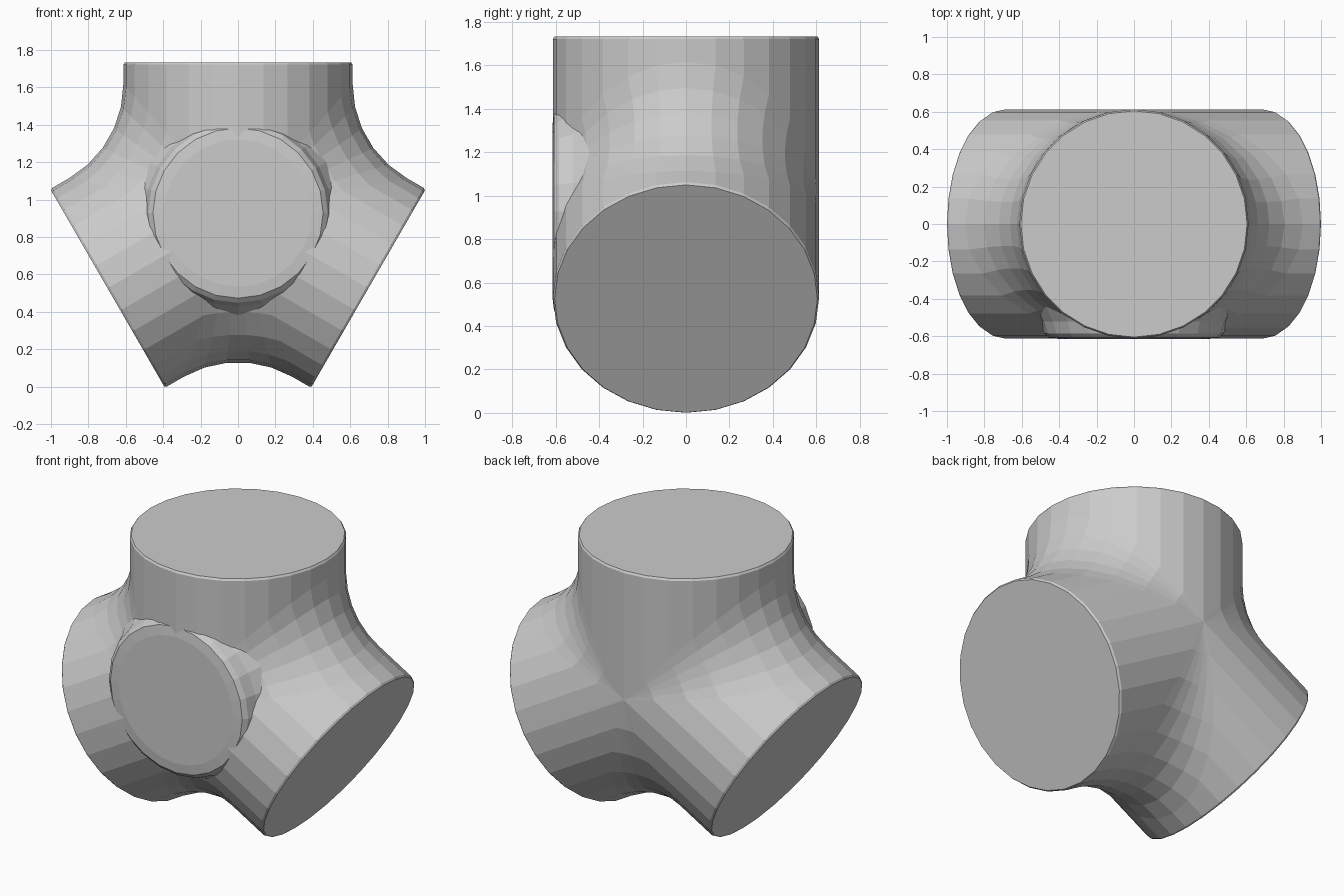
import bpy, bmesh
from math import sin, cos, pi, radians, sqrt
from mathutils import Vector

cube = bpy.data.objects.get("Cube")
if cube:
    bpy.data.objects.remove(cube, do_unlink=True)

R = 0.613          # pipe radius
BLEND = 0.58       # radius of the blend between pipes
LENGTH = 0.805     # pipe length from the hub
CENTRE = Vector((0, 0, 0.928))
STEPS = 14         # facets on half a pipe
ARC = 5            # facets across a blend
DEPTH = Vector((0, 1, 0))

grey = bpy.data.materials.new("plain_grey")
grey.use_nodes = True
grey.diffuse_color = (0.6, 0.6, 0.6, 1)
grey.node_tree.nodes["Principled BSDF"].inputs["Base Color"].default_value = (0.6, 0.6, 0.6, 1)


def direction(angle):
    return Vector((cos(angle), 0, sin(angle)))


def finish(bm, name):
    bmesh.ops.remove_doubles(bm, verts=bm.verts, dist=0.0005)
    bmesh.ops.recalc_face_normals(bm, faces=bm.faces)
    mesh = bpy.data.meshes.new(name)
    bm.to_mesh(mesh)
    bm.free()
    mesh.materials.append(grey)
    obj = bpy.data.objects.new(name, mesh)
    obj.location = CENTRE
    bpy.context.collection.objects.link(obj)
    return obj


def skin(bm, rows):
    """Join neighbouring rows of points with quads."""
    grid = [[bm.verts.new(p) for p in row] for row in rows]
    for low, high in zip(grid, grid[1:]):
        for i in range(len(low) - 1):
            bm.faces.new((low[i], low[i + 1], high[i + 1], high[i]))
    return grid


def pipe_normal(axis_angle, a):
    return direction(axis_angle + pi / 2) * cos(a) + DEPTH * sin(a)


# Three pipes with rounded blends
bm = bmesh.new()
reach = (R + BLEND) / sqrt(3)     # where the blend meets a pipe
for i in range(3):
    angle = radians(90 + 120 * i)
    axis = direction(angle)

    # Pipe wall with a small bevelled rim
    turn = [2 * pi * j / (2 * STEPS) for j in range(2 * STEPS + 1)]
    rows = [[axis * reach * abs(cos(a)) + pipe_normal(angle, a) * R for a in turn]]
    for along, radius in ((LENGTH - 0.012, R), (LENGTH, R - 0.008)):
        rows.append([axis * along + pipe_normal(angle, a) * radius for a in turn])
    grid = skin(bm, rows)
    bm.faces.new(grid[-1][:-1])   # flat end

    # Blend to the next pipe
    following = angle + radians(120)
    rows = []
    for j in range(STEPS + 1):
        phi = -pi / 2 + pi * j / STEPS
        start = pipe_normal(angle, phi)
        end = pipe_normal(following, pi - phi)
        ball = axis * reach * cos(phi) + start * (R + BLEND)
        spread = start.angle(end)
        row = []
        for k in range(ARC + 1):
            t = k / ARC
            if spread < 0.001:
                n = start
            else:
                n = (start * sin((1 - t) * spread) + end * sin(t * spread)) / sin(spread)
            row.append(ball - n * BLEND)
        rows.append(row)
    skin(bm, rows)
finish(bm, "three_way_pipe")

# Round boss on the front
bm = bmesh.new()
profile = [(0.395, 0.615), (0.455, 0.608), (0.48, 0.585), (0.5, 0.52), (0.55, 0.435), (0.5, 0.38)]
sides = 24
rows = [[direction(2 * pi * j / sides) * r - DEPTH * d for j in range(sides + 1)]
        for r, d in profile]
grid = skin(bm, rows)
bm.faces.new(grid[0][:-1])
bm.faces.new(grid[-1][:-1])
finish(bm, "front_boss")
